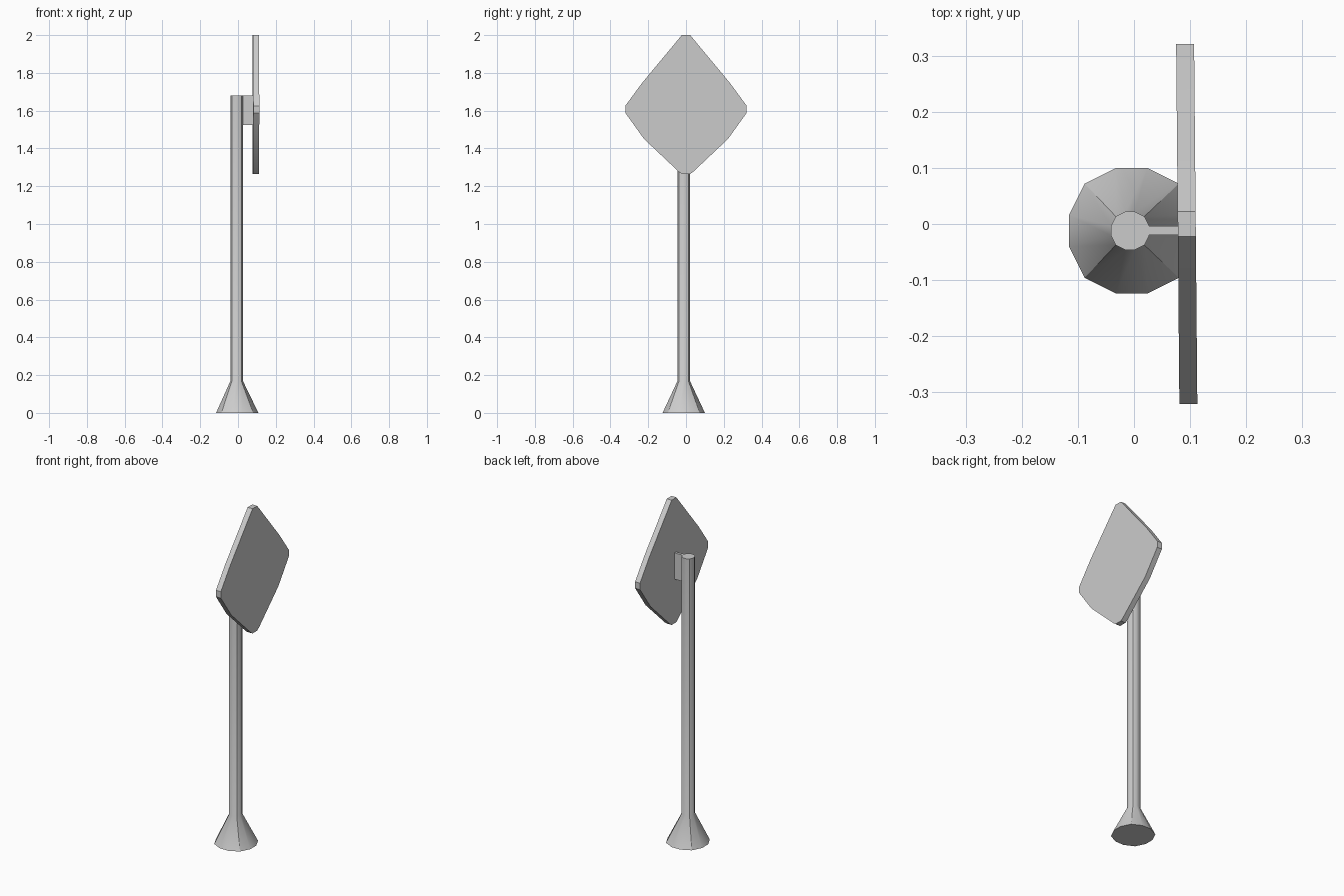
import bpy
import bmesh
import math

if "Cube" in bpy.data.objects:
    bpy.data.objects.remove(bpy.data.objects["Cube"])


def finish(name, bm):
    bmesh.ops.recalc_face_normals(bm, faces=bm.faces)
    mesh = bpy.data.meshes.new(name)
    bm.to_mesh(mesh)
    bm.free()
    ob = bpy.data.objects.new(name, mesh)
    bpy.context.collection.objects.link(ob)
    bpy.ops.object.select_all(action='DESELECT')
    ob.select_set(True)
    bpy.context.view_layer.objects.active = ob
    bpy.ops.object.shade_smooth_by_angle(angle=math.radians(30))
    return ob


def loft(name, rings):
    """Join matching rings of points and cap both ends."""
    bm = bmesh.new()
    loops = [[bm.verts.new(p) for p in ring] for ring in rings]
    n = len(loops[0])
    for a, b in zip(loops, loops[1:]):
        for i in range(n):
            j = (i + 1) % n
            bm.faces.new((a[i], a[j], b[j], b[i]))
    bm.faces.new(loops[0])
    bm.faces.new(loops[-1])
    return finish(name, bm)


def rounded_square(half, cx, cy, z):
    """Twelve-sided section with four slightly sharper corners."""
    quarter = [(half, -0.25 * half), (half, 0.25 * half), (0.75 * half, 0.75 * half)]
    ring = []
    for k in range(4):
        c, s = round(math.cos(k * math.pi / 2)), round(math.sin(k * math.pi / 2))
        ring += [(cx + c * x - s * y, cy + s * x + c * y, z) for x, y in quarter]
    return ring


# Post with flared foot
loft("post", [rounded_square(0.112, -0.004, -0.012, 0),
              rounded_square(0.034, -0.007, -0.012, 0.167),
              rounded_square(0.034, -0.007, -0.012, 1.68)])

# Bracket between post and panel
bracket = [(-0.02, 1.525), (-0.004, 1.525), (-0.004, 1.68), (-0.02, 1.68)]
loft("bracket", [[(x, y, z) for y, z in bracket] for x in (0.0, 0.085)])

# Diamond panel, turned very slightly about the post
side = [(0.022, 1.265), (0.04, 1.278), (0.222, 1.45), (0.321, 1.588),
        (0.321, 1.626), (0.233, 1.746), (0.022, 2.0)]
outline = side + [(-y, z) for y, z in reversed(side)]
loft("sign_panel", [[(x - 0.009 * y, y, z) for y, z in outline]
                    for x in (0.078, 0.11)])
